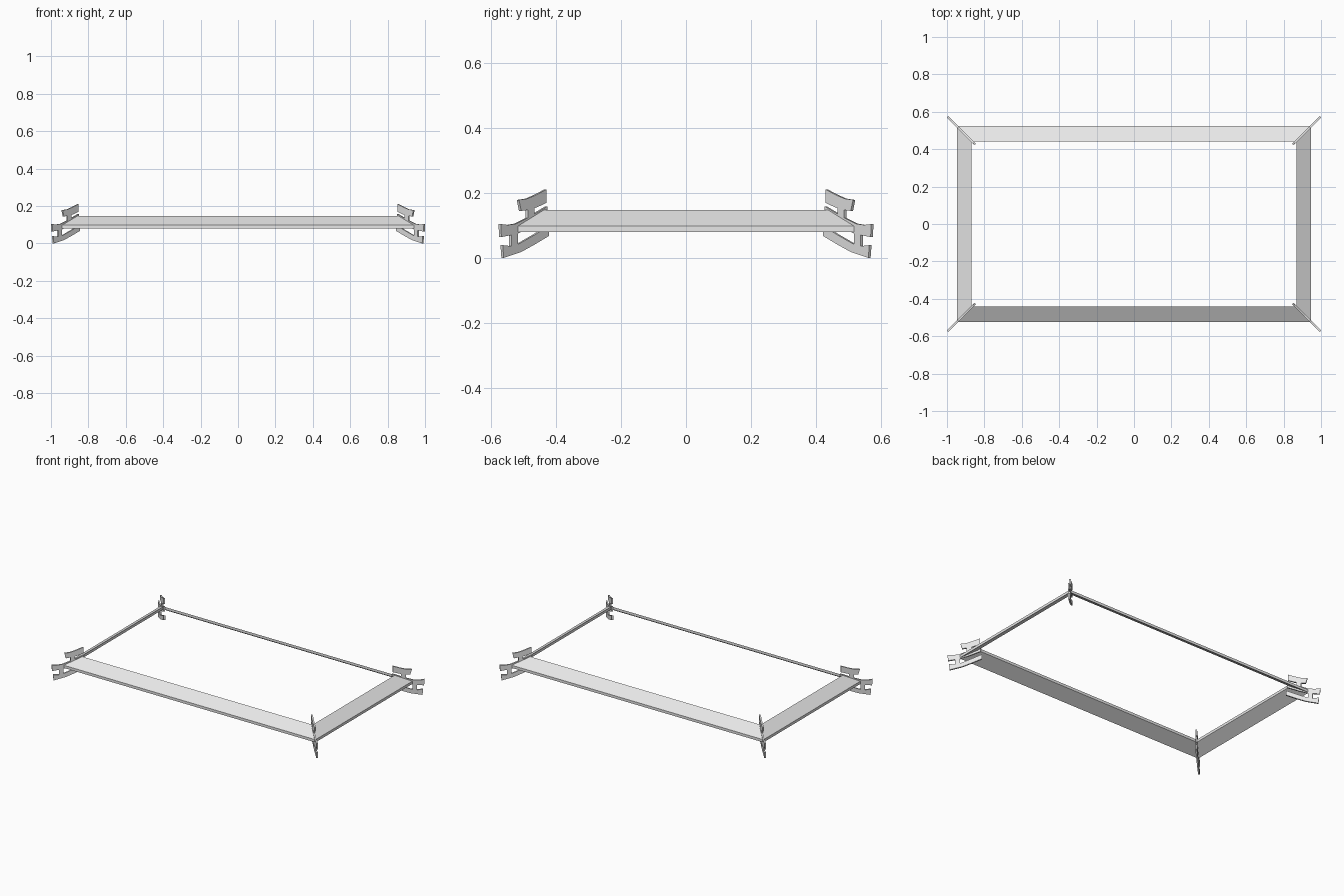
import bpy
import bmesh

cube = bpy.data.objects.get("Cube")
if cube:
    bpy.data.objects.remove(cube, do_unlink=True)

grey = bpy.data.materials.new("light_grey")
grey.use_nodes = True
colour = (0.8, 0.8, 0.8, 1)
grey.diffuse_color = colour
grey.node_tree.nodes["Principled BSDF"].inputs["Base Color"].default_value = colour


def add_object(name, bm):
    bmesh.ops.recalc_face_normals(bm, faces=bm.faces)
    mesh = bpy.data.meshes.new(name)
    bm.to_mesh(mesh)
    bm.free()
    mesh.materials.append(grey)
    obj = bpy.data.objects.new(name, mesh)
    bpy.context.collection.objects.link(obj)
    return obj


# Sloping mitred frame: one cross-section carried round four corners
OUTER, INNER = (0.947, 0.523), (0.868, 0.441)
section = [(OUTER, 0.08), (OUTER, 0.098), (INNER, 0.147), (INNER, 0.129)]
corners = [(1, 1), (-1, 1), (-1, -1), (1, -1)]
bm = bmesh.new()
rings = [[bm.verts.new((sx * half[0], sy * half[1], z)) for half, z in section]
         for sx, sy in corners]
for i in range(4):
    a, b = rings[i], rings[(i + 1) % 4]
    for j in range(4):
        k = (j + 1) % 4
        bm.faces.new((a[j], a[k], b[k], b[j]))
add_object("sloping_frame", bm)

# Corner brackets: thin diagonal plates, outlined as (y, z) top and bottom edges
OFFSET = 0.424
HALF_THICK = 0.0035


def plate(name, top, bottom):
    bm = bmesh.new()
    sides = []
    for t in (-HALF_THICK, HALF_THICK):
        sides.append([[bm.verts.new((y + OFFSET + t, y - t, z)) for y, z in edge]
                      for edge in (top, bottom)])
    for up, low in sides:
        for i in range(len(up) - 1):
            bm.faces.new((up[i], up[i + 1], low[i + 1], low[i]))
    loops = [up + low[::-1] for up, low in sides]
    n = len(loops[0])
    for i in range(n):
        j = (i + 1) % n
        bm.faces.new((loops[0][i], loops[0][j], loops[1][j], loops[1][i]))
    obj = add_object(name, bm)
    mirror = obj.modifiers.new("four_corners", 'MIRROR')
    mirror.use_axis = (True, True, False)
    mirror.use_mirror_merge = False


plate("upper_bracket_arms",
      [(0.433, 0.21), (0.465, 0.193), (0.49, 0.182), (0.517, 0.178)],
      [(0.433, 0.169), (0.46, 0.156), (0.485, 0.148), (0.51, 0.144)])
plate("hip_ribs",
      [(0.43, 0.158), (0.485, 0.125), (0.525, 0.105), (0.55, 0.101), (0.573, 0.104)],
      [(0.43, 0.12), (0.485, 0.09), (0.525, 0.073), (0.55, 0.068), (0.571, 0.064)])
plate("lower_bracket_arms",
      [(0.425, 0.098), (0.47, 0.07), (0.515, 0.044), (0.54, 0.036), (0.567, 0.039)],
      [(0.425, 0.067), (0.47, 0.04), (0.51, 0.018), (0.54, 0.008), (0.564, 0.0)])
plate("upper_bracket_posts",
      [(0.47, 0.165), (0.49, 0.16)], [(0.47, 0.12), (0.49, 0.11)])
plate("lower_bracket_posts",
      [(0.52, 0.085), (0.54, 0.08)], [(0.52, 0.03), (0.54, 0.025)])
